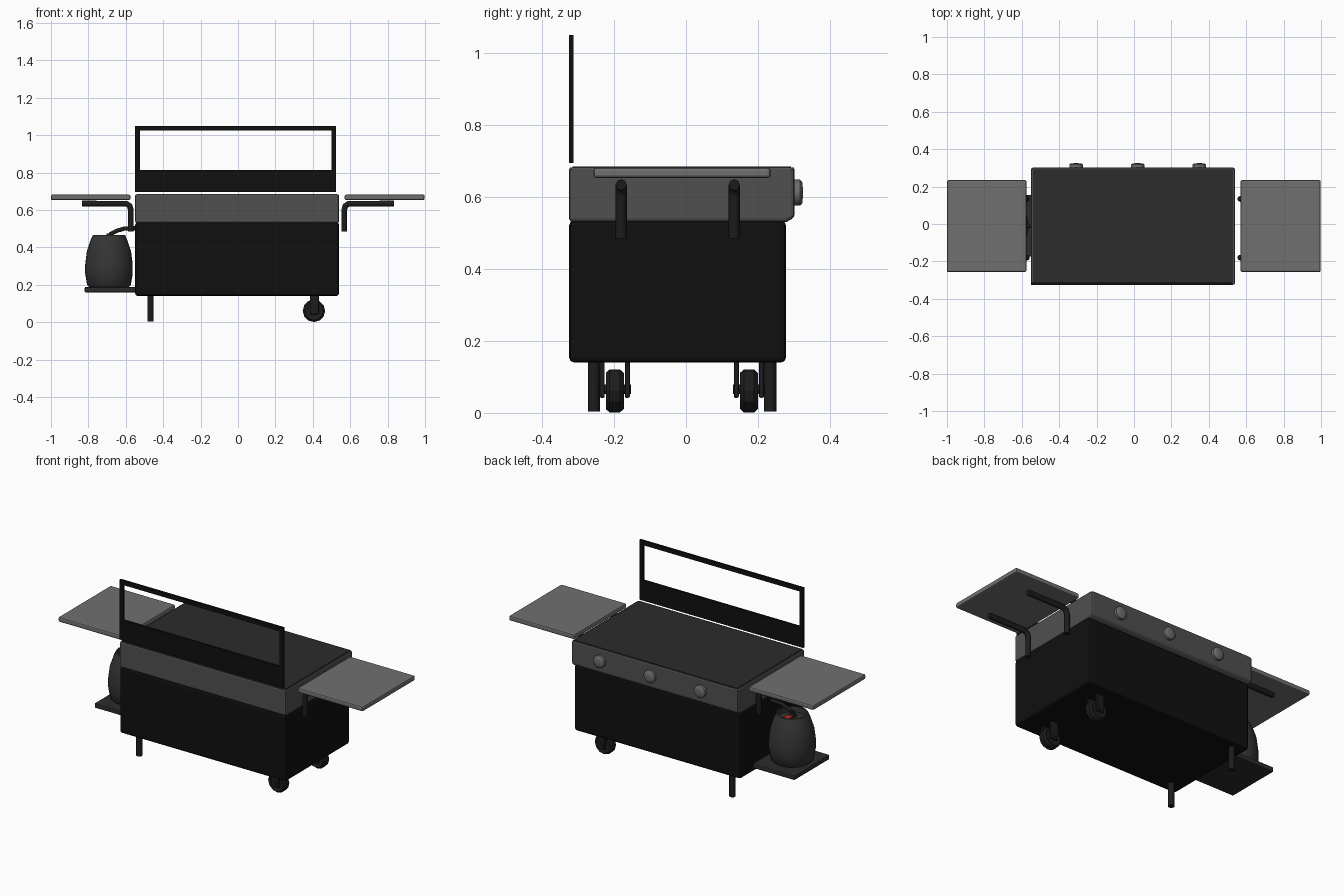
import bpy, bmesh
from math import pi, cos, sin
from mathutils import Matrix

if "Cube" in bpy.data.objects:
    bpy.data.objects.remove(bpy.data.objects["Cube"])


def mat(name, v):
    m = bpy.data.materials.new(name)
    m.diffuse_color = (*v, 1) if isinstance(v, tuple) else (v, v, v, 1)
    m.use_nodes = True
    m.node_tree.nodes["Principled BSDF"].inputs["Base Color"].default_value = m.diffuse_color
    return m


BLACK = mat("black", 0.005)
BAND = mat("band_grey", 0.08)
PLATE = mat("plate_dark", 0.025)
TABLE = mat("table_grey", 0.16)
TANK = mat("tank_dark", 0.035)
METAL = mat("dark_metal", 0.012)
KNOB = mat("knob_grey", 0.15)
RED = mat("red", (0.6, 0.02, 0.02))


def finish(name, bm, m, bevel=0.0, segs=2, smooth=False):
    bmesh.ops.recalc_face_normals(bm, faces=bm.faces)
    me = bpy.data.meshes.new(name)
    bm.to_mesh(me)
    bm.free()
    ob = bpy.data.objects.new(name, me)
    bpy.context.collection.objects.link(ob)
    me.materials.append(m)
    if bevel:
        b = ob.modifiers.new("bevel", 'BEVEL')
        b.width, b.segments, b.limit_method = bevel, segs, 'ANGLE'
    if smooth:
        bpy.ops.object.select_all(action='DESELECT')
        ob.select_set(True)
        bpy.context.view_layer.objects.active = ob
        bpy.ops.object.shade_smooth_by_angle(angle=0.7)
    return ob


def box(name, x, y, z, m, bevel=0.0, segs=2):
    bm = bmesh.new()
    bmesh.ops.create_cube(bm, size=1)
    for v in bm.verts:
        v.co = [(a + b) / 2 + c * (b - a) for (a, b), c in zip((x, y, z), v.co)]
    return finish(name, bm, m, bevel, segs)


def lathe(name, pts, n, loc, m, rot=None, smooth=True):
    """Spin (radius, height) points about z, then turn and move."""
    bm = bmesh.new()
    rings = [[bm.verts.new((r * cos(2 * pi * i / n), r * sin(2 * pi * i / n), h))
              for i in range(n)] for r, h in pts]
    for a, b in zip(rings, rings[1:]):
        for i in range(n):
            j = (i + 1) % n
            bm.faces.new((a[i], a[j], b[j], b[i]))
    bm.faces.new(rings[0])
    bm.faces.new(rings[-1])
    bm.transform(Matrix.Translation(loc) @ (rot or Matrix()))
    return finish(name, bm, m, smooth=smooth)


def tube(name, pts, r, m):
    cu = bpy.data.curves.new(name, 'CURVE')
    cu.dimensions = '3D'
    cu.bevel_depth, cu.bevel_resolution, cu.use_fill_caps = r, 2, True
    sp = cu.splines.new('POLY')
    sp.points.add(len(pts) - 1)
    for p, co in zip(sp.points, pts):
        p.co = (*co, 1)
    cu.materials.append(m)
    ob = bpy.data.objects.new(name, cu)
    bpy.context.collection.objects.link(ob)


TO_Y = Matrix.Rotation(-pi / 2, 4, 'X')   # local z becomes +y

# Cabinet
box("cabinet", (-.55, .54), (-.325, .278), (.14, .535), BLACK, .014)

# Burner housing: side profile run along x, with a recessed top
bm = bmesh.new()
prof = [(-.325, .53), (.278, .53), (.302, .543), (.302, .686), (-.325, .686)]
face = bm.faces.new([bm.verts.new((-.55, y, z)) for y, z in prof])
ext = bmesh.ops.extrude_face_region(bm, geom=[face])
for v in ext['geom']:
    if isinstance(v, bmesh.types.BMVert):
        v.co.x = .54
bm.normal_update()
top = max(bm.faces, key=lambda f: f.calc_center_median().z)
bmesh.ops.inset_region(bm, faces=[top], thickness=.02, depth=0)
for v in top.verts:
    v.co.z -= .008
finish("burner_housing", bm, BAND, .01)

# Cooking plate
box("cooking_plate", (-.54, .53), (-.315, .292), (.66, .685), PLATE)

# Control knobs on the back face
for x in (-.31, .02, .35):
    lathe("control_knob", [(.036, 0), (.036, .018), (.03, .024), (.012, .026)],
          20, (x, .299, .612), KNOB, TO_Y)

# Wind screen frame
y = (-.325, -.312)
box("screen_panel", (-.55, .525), y, (.695, .815), BLACK)
box("screen_top_bar", (-.55, .525), y, (1.024, 1.05), BLACK)
for x in (-.55, .5):
    box("screen_post", (x, x + .025), y, (.815, 1.024), BLACK)

# Side tables with bent tube brackets
for s, x0, x1 in ((-1, .575, 1.0), (1, .57, .998)):
    a, b = sorted((s * x0, s * x1))
    box("side_table", (a, b), (-.257, .235), (.653, .682), TABLE, .008)
    xb = s * (.573 if s < 0 else .568)
    for y in (-.18, .134):
        tube("table_bracket", [(xb, y, .485), (xb, y, .6), (xb + s * .006, y, .622),
                               (xb + s * .025, y, .634), (s * .833, y, .634)], .0155, METAL)

# Gas tank on its shelf
box("tank_shelf", (-.82, -.54), (-.175, .155), (.16, .188), PLATE, .006)
lathe("gas_tank", [(.105, .188), (.117, .2), (.127, .26), (.127, .31), (.118, .38),
                   (.098, .44), (.086, .465), (.078, .465), (.076, .435), (.02, .445)],
      20, (-.69, -.01, 0), TANK)
lathe("tank_valve", [(.022, .43), (.022, .455), (.014, .462), (.014, .475)],
      12, (-.69, -.01, 0), METAL)
box("valve_handle", (-.705, -.675), (.008, .05), (.446, .456), RED)
tube("gas_hose", [(-.69, -.01, .455), (-.68, -.01, .472), (-.65, -.01, .488),
                  (-.61, -.01, .5), (-.54, -.01, .503)], .011, METAL)

# Legs on the left
for y in (-.256, .234):
    lathe("leg", [(.017, 0.004), (.017, .15)], 12, (-.468, y, 0), METAL)

# Caster wheels on the right
for y in (-.198, .175):
    lathe("caster_wheel", [(.03, -.02), (.05, -.025), (.06, -.014), (.06, .014),
                           (.05, .025), (.03, .02)], 12, (.406, y, .061), METAL, TO_Y,
          smooth=False)
    lathe("caster_axle", [(.014, -.045), (.014, .045)], 10, (.406, y, .066), METAL, TO_Y)
    for d in (-.035, .035):
        box("caster_fork", (.384, .432), (y + d - .007, y + d + .007), (.042, .145),
            METAL, .004)
